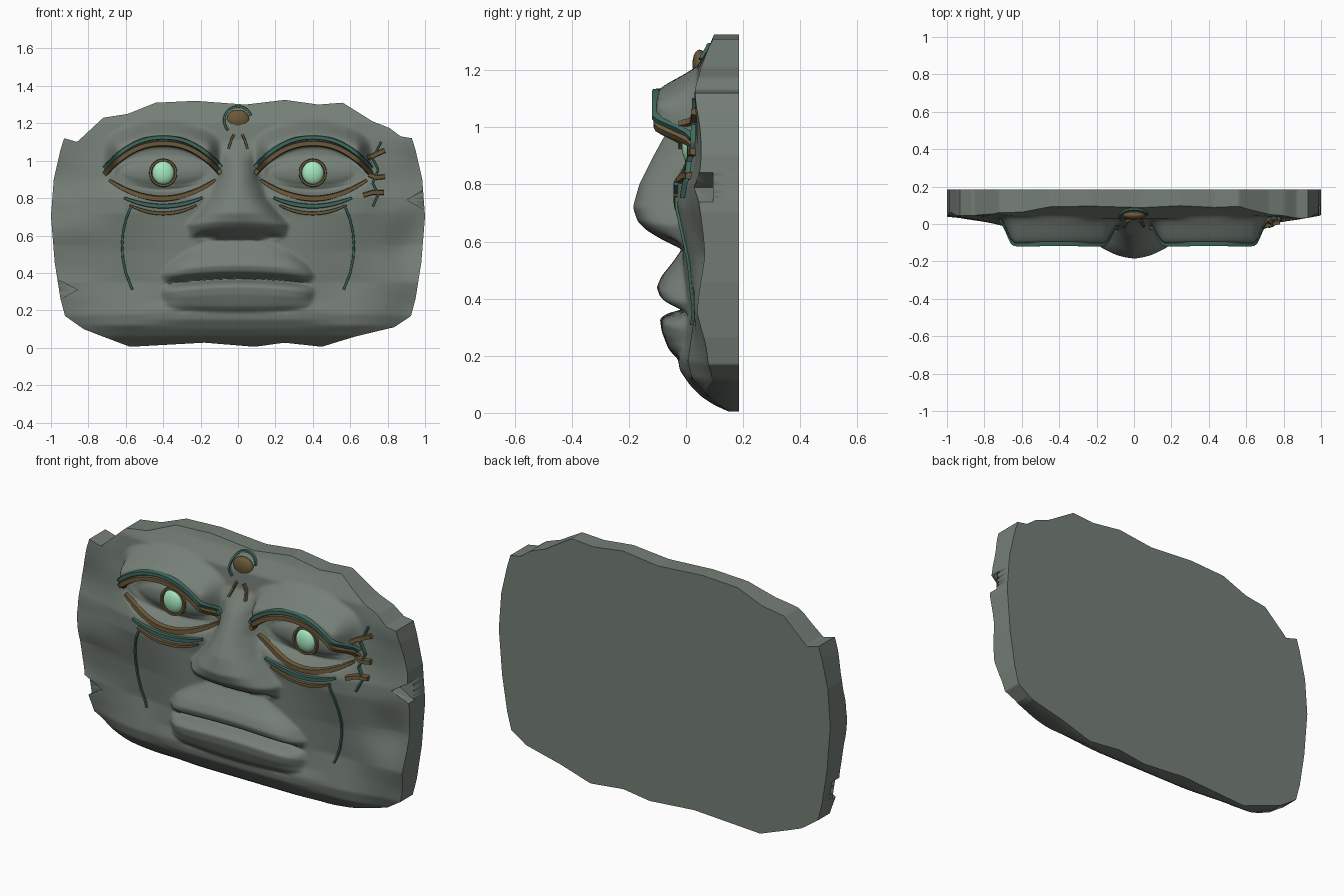
import bpy, bmesh, math
from mathutils import Vector, noise

cube = bpy.data.objects.get("Cube")
if cube:
    bpy.data.objects.remove(cube, do_unlink=True)


def material(name, rgb):
    m = bpy.data.materials.new(name)
    m.use_nodes = True
    m.diffuse_color = (*rgb, 1)
    m.node_tree.nodes["Principled BSDF"].inputs["Base Color"].default_value = (*rgb, 1)
    return m


STONE = material("grey green stone", (.178, .212, .183))
TEAL = material("dark teal", (.05, .14, .11))
BROWN = material("bronze brown", (.145, .1, .042))
MINT = material("pale mint", (.38, .8, .52))
BACK = .185
EYE_X, EYE_Z = .4, .935


def table(points, t):
    """Straight interpolation through (position, value) pairs."""
    if t <= points[0][0]:
        return points[0][1]
    for (a, p), (b, q) in zip(points, points[1:]):
        if t <= b:
            return p + (q - p) * (t - a) / (b - a)
    return points[-1][1]


def step(a, b, t):
    t = max(0, min(1, (t - a) / (b - a)))
    return t * t * (3 - 2 * t)


def mix(a, b, w):
    return a + (b - a) * w


# Outline of the slab
TOP = [(-.93, 1.12), (-.86, 1.1), (-.72, 1.23), (-.59, 1.25), (-.44, 1.31), (-.23, 1.32), (.04, 1.3),
       (.25, 1.325), (.43, 1.3), (.56, 1.31), (.72, 1.21), (.81, 1.175), (.87, 1.13), (.93, 1.12)]
BOTTOM = [(-.93, .17), (-.83, .1), (-.74, .065), (-.58, .005), (-.18, .027), (.09, .005),
          (.25, .027), (.45, .005), (.63, .06), (.84, .11), (.93, .17)]
SIDE = [(0, .925), (.1, .95), (.3, .98), (.56, 1), (.77, .985), (.93, .95), (1, .93)]

# Depth profiles by height
MIDDLE = [(0, .16), (.03, .095), (.06, .05), (.1, .012), (.15, -.022), (.2, -.03), (.25, -.01), (.5, -.01),
          (.7, -.015), (.8, -.03), (.9, 0), (1.05, .02), (1.2, .03), (1.28, .08), (1.33, .1)]
CHEEK = [(0, .16), (.06, .075), (.12, .02), (.18, .005), (.35, .03), (.52, .012), (.72, -.03), (.8, -.03),
         (.9, .005), (1.05, .03), (1.2, .04), (1.32, .1)]
RIM = [(0, .17), (.1, .11), (.17, .075), (.35, .04), (.55, .06), (.8, .04), (1.12, .06), (1.2, .07), (1.32, .1)]
NOSE = [(.555, -.005), (.58, -.03), (.61, -.09), (.64, -.14), (.67, -.17), (.72, -.187), (.8, -.165),
        (.9, -.115), (1, -.06), (1.1, .02)]
NOSE_WIDTH = [(.555, .2), (.6, .26), (.66, .27), (.72, .215), (.8, .15), (.9, .115), (1, .095), (1.1, .12)]
NOSE_POWER = [(.6, 5), (.7, 4), (.85, 2.4)]
UPPER = [(.345, .02), (.365, -.05), (.385, -.09), (.42, -.103), (.46, -.085), (.51, -.045), (.56, -.01)]
UPPER_WIDTH = [(.35, .39), (.4, .41), (.45, .37), (.5, .29), (.56, .2)]
LOWER = [(.19, -.03), (.22, -.06), (.27, -.085), (.31, -.092), (.33, -.065), (.35, .02)]
LOWER_WIDTH = [(.19, .33), (.23, .39), (.3, .41), (.355, .4)]


def brow(ax, drop=.16):
    return 1.11 - drop * abs((ax - EYE_X) / .31) ** 2.2


def depth(x, z):
    """Front surface y at a point of the face."""
    ax = abs(x)
    y = mix(table(MIDDLE, z), table(CHEEK, z), step(.25, .6, ax))
    y = mix(y, table(RIM, z), step(.58, .95, ax))
    y += .035 * step(.6, .95, ax) * noise.noise(Vector((x * 4, 3, z * 4)))
    # Hollow around the eye, then the eyeball with a lid ridge
    ex, ez = ax - EYE_X, z - EYE_Z
    r = math.hypot(ex / .32, (z - .95) / .15)
    y = mix(y, .05, 1 - step(.7, 1.05, r))
    e = math.hypot(ex / .245, ez / .072)
    if e < 1:
        y -= .035 * math.sqrt(1 - e * e)
    y -= .016 * math.exp(-((e - 1.06) / .07) ** 2)
    # Brow hood, its top rounded down toward both ends
    b, crest = brow(ax), brow(ax, .09)
    w = step(.075, .165, ax) * (1 - step(.635, .72, ax))
    w *= step(b - .03, b - .008, z) * (1 - step(crest + .005, crest + .115, z))
    y = mix(y, -.103, w)
    # Nose and nostrils
    if .555 < z < 1.1:
        q = min(1, ax / table(NOSE_WIDTH, z))
        fall = .2 * q + .8 * q ** table(NOSE_POWER, z)
        y = min(y, mix(y, table(NOSE, z), 1 - fall))
        n = math.hypot((ax - .165) / .07, (z - .595) / .024)
        y += .035 * (1 - step(.2, 1.1, n))
    # Lips, parting along a gentle arch
    z += (.03 * min(1, ax / .4) ** 2 - .02) * step(.2, .33, z)
    for prof, width in ((UPPER, UPPER_WIDTH), (LOWER, LOWER_WIDTH)):
        if prof[0][0] < z < prof[-1][0]:
            q = min(1, ax / table(width, z))
            y = mix(y, table(prof, z) + .02 * q * q, 1 - q ** 7)
    return min(y, BACK - .01)


def finish(name, bm, mat, angle=40):
    bmesh.ops.recalc_face_normals(bm, faces=bm.faces)
    me = bpy.data.meshes.new(name)
    bm.to_mesh(me)
    bm.free()
    ob = bpy.data.objects.new(name, me)
    bpy.context.collection.objects.link(ob)
    me.materials.append(mat)
    bpy.ops.object.select_all(action='DESELECT')
    bpy.context.view_layer.objects.active = ob
    ob.select_set(True)
    bpy.ops.object.shade_smooth_by_angle(angle=math.radians(angle))
    return ob


# Stone slab: relief grid in front, walls, flat back
NU, NV = 220, 220
bm = bmesh.new()
grid = []
for j in range(NV + 1):
    v = j / NV
    row = []
    for i in range(NU + 1):
        u = 2 * i / NU - 1
        x = u * table(SIDE, v)
        z = mix(table(BOTTOM, u * .93), table(TOP, u * .93), v)
        row.append(bm.verts.new((x, depth(x, z), z)))
    grid.append(row)
for a, b in zip(grid, grid[1:]):
    for i in range(NU):
        bm.faces.new((a[i], a[i + 1], b[i + 1], b[i]))
inner = [p for row in grid[1:-1] for p in row[1:-1]]
for _ in range(4):
    bmesh.ops.smooth_vert(bm, verts=inner, factor=.5, use_axis_y=True)
loop = grid[0][:-1] + [r[-1] for r in grid[:-1]] + grid[-1][:0:-1] + [r[0] for r in grid[:0:-1]]
back = [bm.verts.new((p.co.x, BACK, p.co.z)) for p in loop]
for k in range(len(loop)):
    n = (k + 1) % len(loop)
    bm.faces.new((loop[k], back[k], back[n], loop[n]))
bm.faces.new(back)
slab = finish("stone_face", bm, STONE, 60)


# Wedge chips broken out of the side edges
def chip(corners):
    cb = bmesh.new()
    f = cb.faces.new([cb.verts.new((x, -.3, z)) for x, z in corners])
    ext = bmesh.ops.extrude_face_region(cb, geom=[f])
    bmesh.ops.translate(cb, vec=(0, .395, 0), verts=[g for g in ext["geom"] if isinstance(g, bmesh.types.BMVert)])
    cutter = finish("chip_cutter", cb, STONE)
    cutter.hide_render = True
    mod = slab.modifiers.new("chip", 'BOOLEAN')
    mod.operation, mod.solver, mod.object = 'DIFFERENCE', 'EXACT', cutter
    bpy.context.view_layer.objects.active = slab
    bpy.ops.object.modifier_apply(modifier=mod.name)
    bpy.data.objects.remove(cutter, do_unlink=True)


chip([(.905, .79), (1.05, .71), (1.05, .88)])
chip([(-.86, .31), (-1.05, .41), (-1.05, .2)])


def band(name, path, half, mat, thick=.012, taper=0.):
    """Raised strip through (x, y, z) points, optionally narrowed at its ends."""
    bm = bmesh.new()
    rings = []
    pts = [Vector(p) for p in path]
    for k, p in enumerate(pts):
        d = pts[min(k + 1, len(pts) - 1)] - pts[max(k - 1, 0)]
        side = Vector((-d.z, 0, d.x)).normalized()
        w = half * (1 - taper * abs(2 * k / (len(pts) - 1) - 1) ** 3)
        rings.append([bm.verts.new(p + side * w * s + Vector((0, t * thick, 0)))
                      for s, t in ((-1, 1), (-.7, -1), (.7, -1), (1, 1))])
    for a, b in zip(rings, rings[1:]):
        for i in range(4):
            n = (i + 1) % 4
            bm.faces.new((a[i], a[n], b[n], b[i]))
    bm.faces.new(rings[0])
    bm.faces.new(rings[-1])
    return finish(name, bm, mat, 50)


def on_face(points, lift=.004, cuts=5):
    """Drape (x, z) points over the relief, subdividing each stretch."""
    flat = [(mix(a[0], b[0], k / cuts), mix(a[1], b[1], k / cuts))
            for a, b in zip(points, points[1:]) for k in range(cuts)] + [points[-1]]
    return [(x, depth(x, z) - lift, z) for x, z in flat]


def ball(name, centre, size, mat):
    bm = bmesh.new()
    bmesh.ops.create_uvsphere(bm, u_segments=32, v_segments=16, radius=1)
    bmesh.ops.scale(bm, vec=size, verts=bm.verts)
    bmesh.ops.translate(bm, vec=centre, verts=bm.verts)
    return finish(name, bm, mat, 60)


def arc(cx, cz, r, a0, a1, n=32):
    return [(cx + r * math.cos(t), cz + r * math.sin(t))
            for t in (math.radians(mix(a0, a1, k / n)) for k in range(n + 1))]


for s, tag in ((1, "left"), (-1, "right")):
    # Iris and its ring
    ye = depth(EYE_X, EYE_Z)
    ball(tag + "_iris", (s * EYE_X, ye, EYE_Z), (.058, .03, .062), MINT)
    band(tag + "_iris_ring", [(x, ye, z) for x, z in arc(s * EYE_X, EYE_Z, .068, 0, 360)], .008, BROWN)
    # Brow strips along the hood edge
    xs = [mix(.09, .715, k / 40) for k in range(41)]
    band(tag + "_brow_teal", [(s * x, depth(x, brow(x) + .012) - .004, brow(x) + .014) for x in xs], .013, TEAL)
    band(tag + "_brow_bronze", [(s * x, depth(x, brow(x) + .01) + .002, brow(x) - .018) for x in xs], .016, BROWN)
    # Crescents under the eye
    for part, x0, x1, low, rise, half, mat in (("upper_crescent", .12, .69, .797, .1, .017, BROWN),
                                               ("middle_crescent", .19, .61, .757, .045, .014, TEAL),
                                               ("lower_crescent", .22, .58, .718, .045, .011, BROWN)):
        path = []
        for k in range(33):
            t = k / 16 - 1
            x, z = mix(x0, x1, k / 32), low + rise * t * t
            path.append((s * x, depth(x, z) - .002, z))
        band(f"{tag}_{part}", path, half, mat, .012, .5)
    # Tear line down the cheek
    tear = [(.57, .76), (.598, .69), (.614, .62), (.62, .55), (.616, .48), (.6, .4), (.565, .31)]
    band(tag + "_tear_line", on_face([(s * x, z) for x, z in tear], .001), .007, TEAL, .008)
    # Legs below the forehead jewel
    band(tag + "_jewel_leg", on_face([(s * .022, 1.14), (s * .035, 1.115), (s * .05, 1.065)]), .007, BROWN)

# Forehead jewel and its ring
ball("jewel", (0, depth(0, 1.22) + .005, 1.222), (.06, .025, .05), BROWN)
band("jewel_ring", on_face(arc(0, 1.215, .074, 20, 225), .002, 1), .007, TEAL, .008)

# Marks beside the left eye
band("temple_stem", on_face([(.765, 1.1), (.72, 1.01), (.75, .95), (.72, .88), (.75, .82), (.72, .755)]), .006, TEAL)
for n, pts in enumerate(([(.69, 1.015), (.73, 1.03), (.785, 1.055)], [(.7, .925), (.74, .91), (.785, .915)],
                         [(.67, .815), (.72, .83), (.78, .83)])):
    band(f"temple_bar_{n + 1}", on_face(pts, .006), .014, BROWN, .014)
